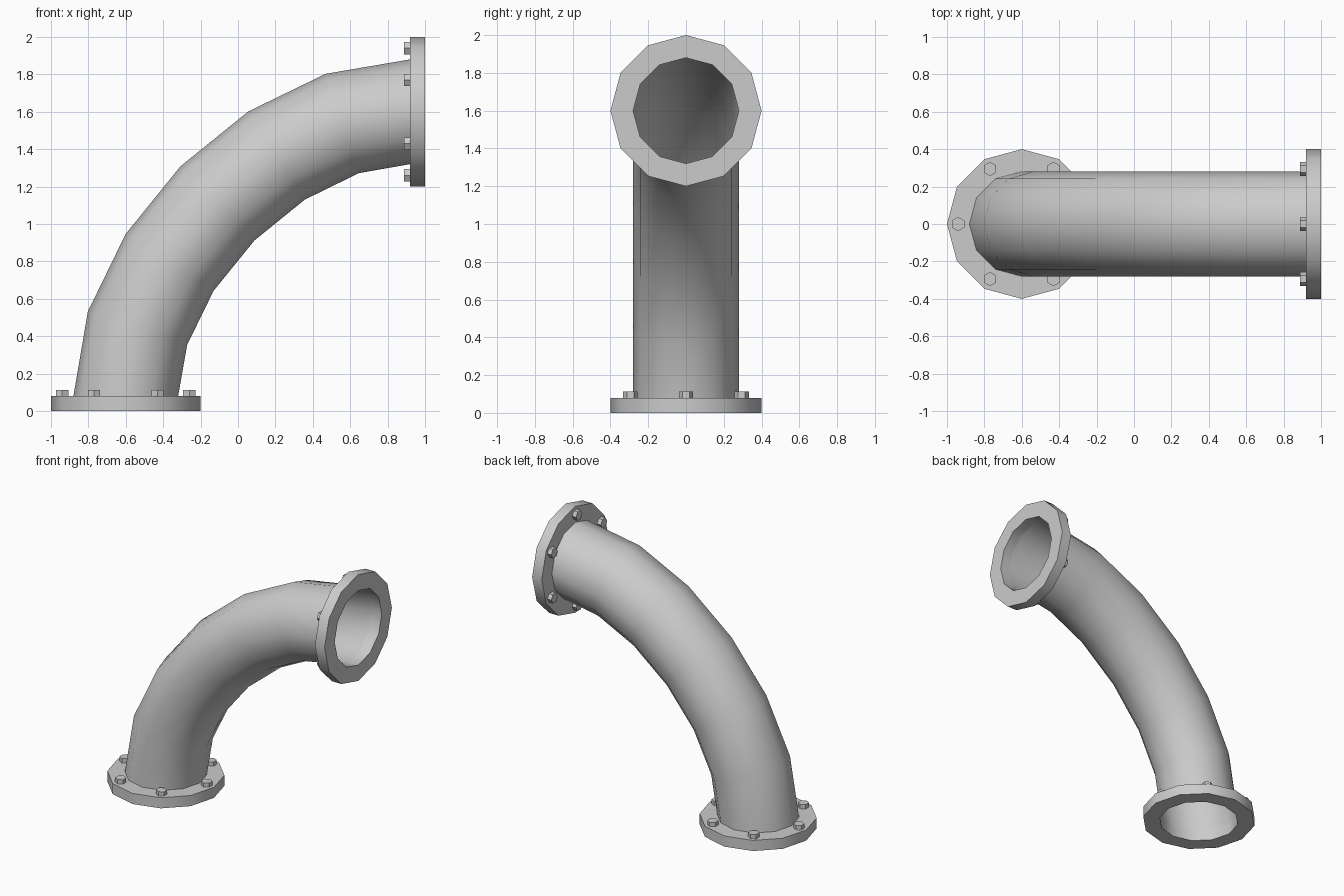
import bpy, bmesh
from math import pi, sin, cos, radians
from mathutils import Vector, Matrix

if "Cube" in bpy.data.objects:
    bpy.data.objects.remove(bpy.data.objects["Cube"])

SIDES, R = 12, 0.28


def finish(name, bm, smooth=True):
    bmesh.ops.recalc_face_normals(bm, faces=bm.faces)
    me = bpy.data.meshes.new(name)
    bm.to_mesh(me)
    bm.free()
    ob = bpy.data.objects.new(name, me)
    bpy.context.collection.objects.link(ob)
    if smooth:
        bpy.ops.object.select_all(action='DESELECT')
        bpy.context.view_layer.objects.active = ob
        ob.select_set(True)
        bpy.ops.object.shade_smooth_by_angle(angle=radians(40))
    return ob


def loft(bm, rings, closed=False):
    pairs = list(zip(rings, rings[1:]))
    if closed:
        pairs.append((rings[-1], rings[0]))
    for a, b in pairs:
        for i in range(len(a)):
            j = (i + 1) % len(a)
            bm.faces.new((a[i], a[j], b[j], b[i]))


def ring(bm, c, u, v, r):
    return [bm.verts.new(c + u * r * cos(2 * pi * i / SIDES) + v * r * sin(2 * pi * i / SIDES))
            for i in range(SIDES)]


X, Y, Z = Vector((1, 0, 0)), Vector((0, 1, 0)), Vector((0, 0, 1))

# Bent pipe: open tube swept along a cubic curve in six steps
p0, p1 = Vector((-0.6, 0, 0.08)), Vector((-0.6, 0, 0.80))
p2, p3 = Vector((0.2, 0, 1.6)), Vector((0.92, 0, 1.6))
bm = bmesh.new()
rings = []
for k in range(7):
    t = k / 6
    s = 1 - t
    c = p0 * s**3 + p1 * 3 * s * s * t + p2 * 3 * s * t * t + p3 * t**3
    d = ((p1 - p0) * s * s + (p2 - p1) * 2 * s * t + (p3 - p2) * t * t).normalized()
    rings.append(ring(bm, c, Y.cross(d), Y, R))
loft(bm, rings)
finish("pipe_elbow", bm)


def flange(prefix, matrix):
    # Flat ring with the bore through it
    bm = bmesh.new()
    prof = [(R, 0), (0.4, 0), (0.4, 0.08), (R, 0.08)]
    loft(bm, [ring(bm, Z * z, X, Y, r) for r, z in prof], closed=True)
    finish(prefix + "_flange", bm).matrix_world = matrix
    # Six hexagonal bolt heads
    bm = bmesh.new()
    for i in range(6):
        a = i * pi / 3
        m = Matrix.Translation((0.34 * cos(a), 0.34 * sin(a), 0.095))
        hexa = [[bm.verts.new(m @ Vector((0.038 * cos(b), 0.038 * sin(b), z)))
                 for b in [pi / 2 + n * pi / 3 for n in range(6)]] for z in (-0.017, 0.017)]
        loft(bm, hexa)
        for h in hexa:
            bm.faces.new(h)
    finish(prefix + "_bolts", bm, smooth=False).matrix_world = matrix


flange("bottom", Matrix.Translation((-0.6, 0, 0)))
flange("side", Matrix.Translation((1, 0, 1.6)) @ Matrix.Rotation(-pi / 2, 4, 'Y'))
